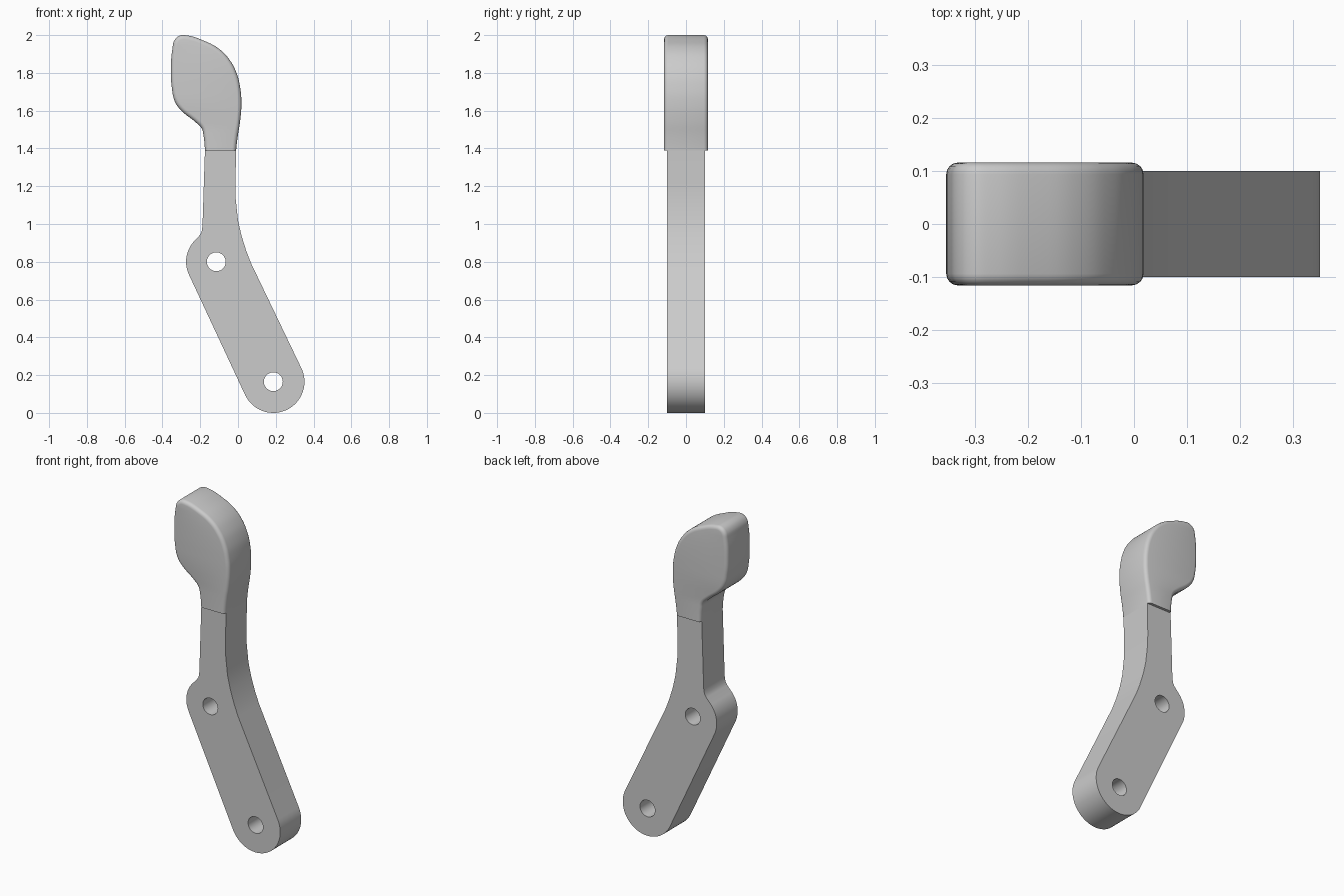
import bpy, bmesh
from math import cos, sin, radians, pi

cube = bpy.data.objects.get("Cube")
if cube:
    bpy.data.objects.remove(cube, do_unlink=True)

JOINT_Z = 1.39
PIVOTS = [(0.187, 0.165), (-0.115, 0.8)]

grey = bpy.data.materials.new("light grey")
grey.use_nodes = True
grey.diffuse_color = (0.6, 0.6, 0.6, 1)
grey.node_tree.nodes["Principled BSDF"].inputs["Base Color"].default_value = (0.6, 0.6, 0.6, 1)


def arc(centre, radius, start, end, steps):
    """Points on an arc, angles in degrees."""
    angles = [radians(start + (end - start) * i / steps) for i in range(steps + 1)]
    return [(centre[0] + radius * cos(a), centre[1] + radius * sin(a)) for a in angles]


def add_loop(curve, points, smooth):
    spline = curve.splines.new('BEZIER' if smooth else 'POLY')
    if smooth:
        spline.bezier_points.add(len(points) - 1)
        for p, (x, z) in zip(spline.bezier_points, points):
            p.co = (x, z, 0)
            p.handle_left_type = p.handle_right_type = 'AUTO'
    else:
        spline.points.add(len(points) - 1)
        for p, (x, z) in zip(spline.points, points):
            p.co = (x, z, 0, 1)
    spline.use_cyclic_u = True


def plate(name, loops, half_depth, rounding=0, smooth=False, cut_z=None):
    """Extrude closed outlines along y, optionally rounded and cut off at a height."""
    curve = bpy.data.curves.new(name, 'CURVE')
    curve.dimensions = '2D'
    curve.fill_mode = 'BOTH'
    curve.resolution_u = 5
    curve.extrude = half_depth - rounding
    curve.bevel_depth = rounding
    curve.bevel_resolution = 3
    curve.offset = -rounding
    for points in loops:
        add_loop(curve, points, smooth)
    obj = bpy.data.objects.new(name, curve)
    bpy.context.collection.objects.link(obj)
    obj.rotation_euler.x = pi / 2
    bpy.ops.object.select_all(action='DESELECT')
    obj.select_set(True)
    bpy.context.view_layer.objects.active = obj
    bpy.ops.object.convert(target='MESH')
    obj = bpy.context.object
    bpy.ops.object.transform_apply(location=False, rotation=True, scale=False)

    bm = bmesh.new()
    bm.from_mesh(obj.data)
    bmesh.ops.remove_doubles(bm, verts=bm.verts, dist=0.0005)
    if cut_z is not None:
        geom = bm.verts[:] + bm.edges[:] + bm.faces[:]
        bmesh.ops.bisect_plane(bm, geom=geom, plane_co=(0, 0, cut_z),
                               plane_no=(0, 0, 1), clear_inner=True)
        rim = [e for e in bm.edges if e.is_boundary]
        bmesh.ops.holes_fill(bm, edges=rim, sides=0)
    bmesh.ops.recalc_face_normals(bm, faces=bm.faces)
    bm.to_mesh(obj.data)
    bm.free()
    obj.data.materials.clear()
    obj.data.materials.append(grey)
    bpy.ops.object.shade_smooth_by_angle(angle=radians(30))
    return obj


# Lever arm: round foot, slanted body, shoulder and upright neck, with two pivot holes
outline = arc(PIVOTS[0], 0.165, 25.6, -154.4, 28)
outline += arc(PIVOTS[1], 0.16, 205.6, 140, 10)
outline += [(-0.205, 0.938), (-0.193, 0.957), (-0.188, 0.99), (-0.175, JOINT_Z),
            (-0.01, JOINT_Z), (-0.014, 1.2), (-0.012, 1.13), (0, 1.02),
            (0.018, 0.94), (0.043, 0.86), (0.07, 0.79)]
holes = [arc(c, 0.05, 0, 345, 23) for c in PIVOTS]
plate("lever_arm", [outline] + holes, 0.1)

# Grip: soft rounded handle, cut flat where it meets the neck
grip = [(-0.172, 1.28), (-0.175, JOINT_Z), (-0.183, 1.47), (-0.192, 1.505),
        (-0.22, 1.535), (-0.305, 1.605), (-0.335, 1.65), (-0.35, 1.72),
        (-0.355, 1.8), (-0.347, 1.93), (-0.335, 1.975), (-0.308, 1.997),
        (-0.275, 1.999), (-0.18, 1.97), (-0.1, 1.927), (-0.045, 1.87),
        (-0.008, 1.8), (0.012, 1.72), (0.018, 1.64), (0.012, 1.55),
        (-0.002, 1.46), (-0.01, JOINT_Z), (-0.016, 1.28)]
plate("grip", [grip], 0.116, rounding=0.022, smooth=True, cut_z=JOINT_Z)
